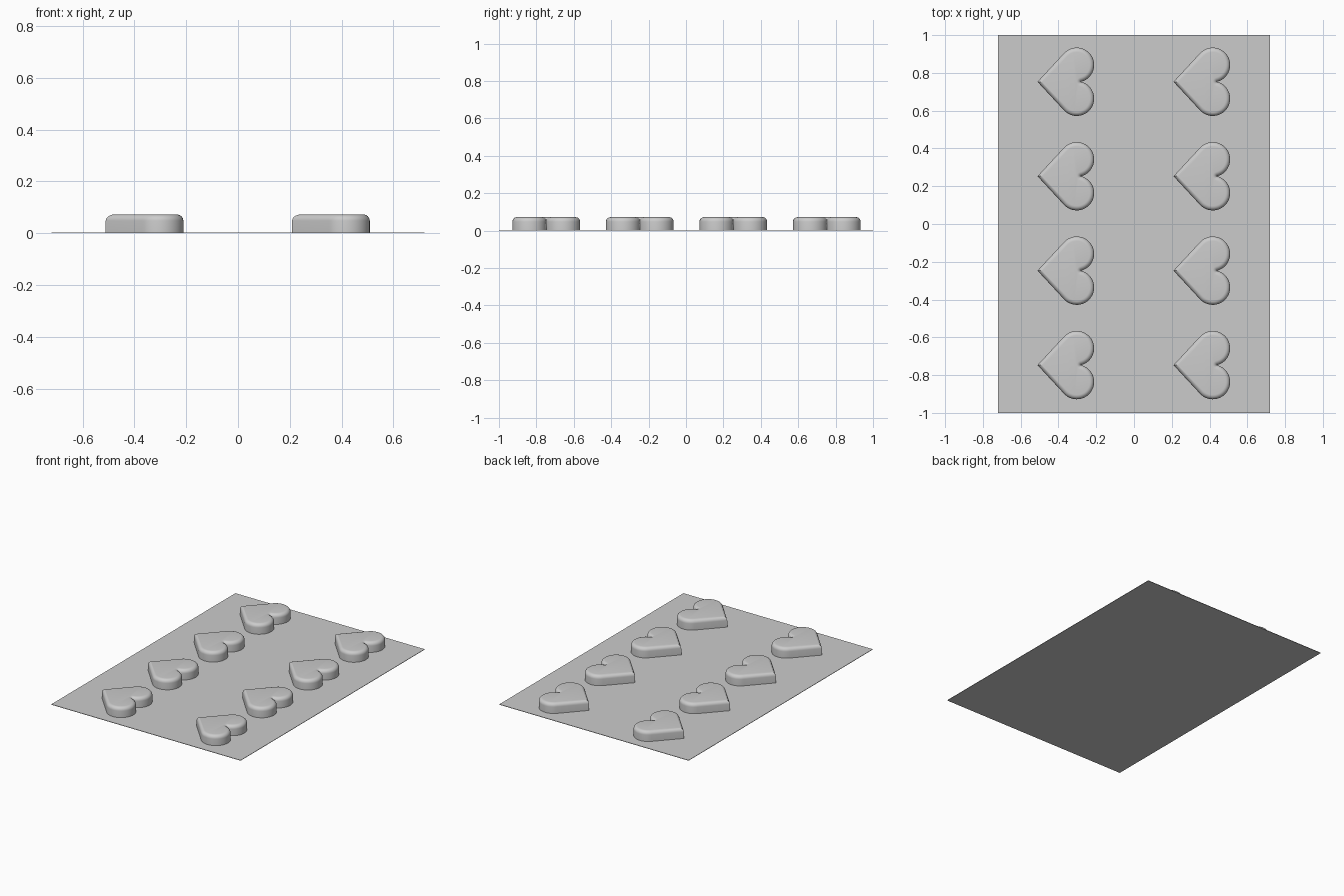
import bpy, bmesh
from math import sin, cos, asin, atan2, sqrt, pi, hypot

if "Cube" in bpy.data.objects:
    bpy.data.objects.remove(bpy.data.objects["Cube"])

W, L, T = 1.44, 2.0, 0.003      # backing sheet size
TOP, ROUND = 0.072, 0.024       # blister height and edge rounding
TIP_X = -0.151                  # heart point, relative to heart centre
CX, CY, R = 0.208, 0.089, 0.092  # lobe circle, measured from the point
LOBE_STEPS, NOTCH_STEPS, EDGE_STEPS = 28, 4, 6

half = atan2(CY, CX) + asin(R / hypot(CX, CY))   # half angle at the point
notch_x = CX + sqrt(R * R - CY * CY)
notch_a = -asin(CY / R)


def heart(d):
    """Heart outline inset by d: tip, lobe arc, notch arc, mirrored in y."""
    pts = [(d / sin(half), 0.0)]
    a0 = half + pi / 2
    for i in range(LOBE_STEPS + 1):
        a = a0 + (notch_a - a0) * i / LOBE_STEPS
        pts.append((CX + (R - d) * cos(a), CY + (R - d) * sin(a)))
    b0 = notch_a + pi
    for i in range(1, NOTCH_STEPS + 1):
        b = b0 + (pi - b0) * i / NOTCH_STEPS
        pts.append((notch_x + d * cos(b), d * sin(b)))
    pts[-1] = (notch_x - d, 0.0)
    pts += [(x, -y) for x, y in reversed(pts[1:-1])]
    return [(x + TIP_X, y) for x, y in reversed(pts)]


# Backing sheet
bpy.ops.mesh.primitive_cube_add(size=1, location=(0, 0, T / 2))
sheet = bpy.context.object
sheet.name = "backing_sheet"
sheet.scale = (W, L, T)
bpy.ops.object.transform_apply(location=False, rotation=False, scale=True)

# Heart blister: vertical wall, rounded shoulder, flat top
levels = [(0.0, 0.001)]
for i in range(EDGE_STEPS + 1):
    a = pi / 2 * i / EDGE_STEPS
    levels.append((ROUND * (1 - cos(a)), TOP - ROUND * (1 - sin(a))))
bm = bmesh.new()
rings = [[bm.verts.new((x, y, z)) for x, y in heart(d)] for d, z in levels]
n = len(rings[0])
for lo, hi in zip(rings, rings[1:]):
    for i in range(n):
        j = (i + 1) % n
        bm.faces.new((lo[i], lo[j], hi[j], hi[i]))
bm.faces.new(rings[-1])
bm.faces.new(rings[0][::-1])
bmesh.ops.remove_doubles(bm, verts=bm.verts, dist=1e-5)
bmesh.ops.recalc_face_normals(bm, faces=bm.faces)
mesh = bpy.data.meshes.new("heart_blister")
bm.to_mesh(mesh)
bm.free()

# Two columns of four blisters sharing one mesh
blisters = []
for x in (-0.36, 0.36):
    for y in (-0.747, -0.247, 0.253, 0.753):
        ob = bpy.data.objects.new("heart_blister", mesh)
        ob.location = (x, y, 0)
        bpy.context.collection.objects.link(ob)
        blisters.append(ob)

bpy.ops.object.select_all(action='DESELECT')
blisters[0].select_set(True)
bpy.context.view_layer.objects.active = blisters[0]
bpy.ops.object.shade_smooth_by_angle(angle=pi / 6)
